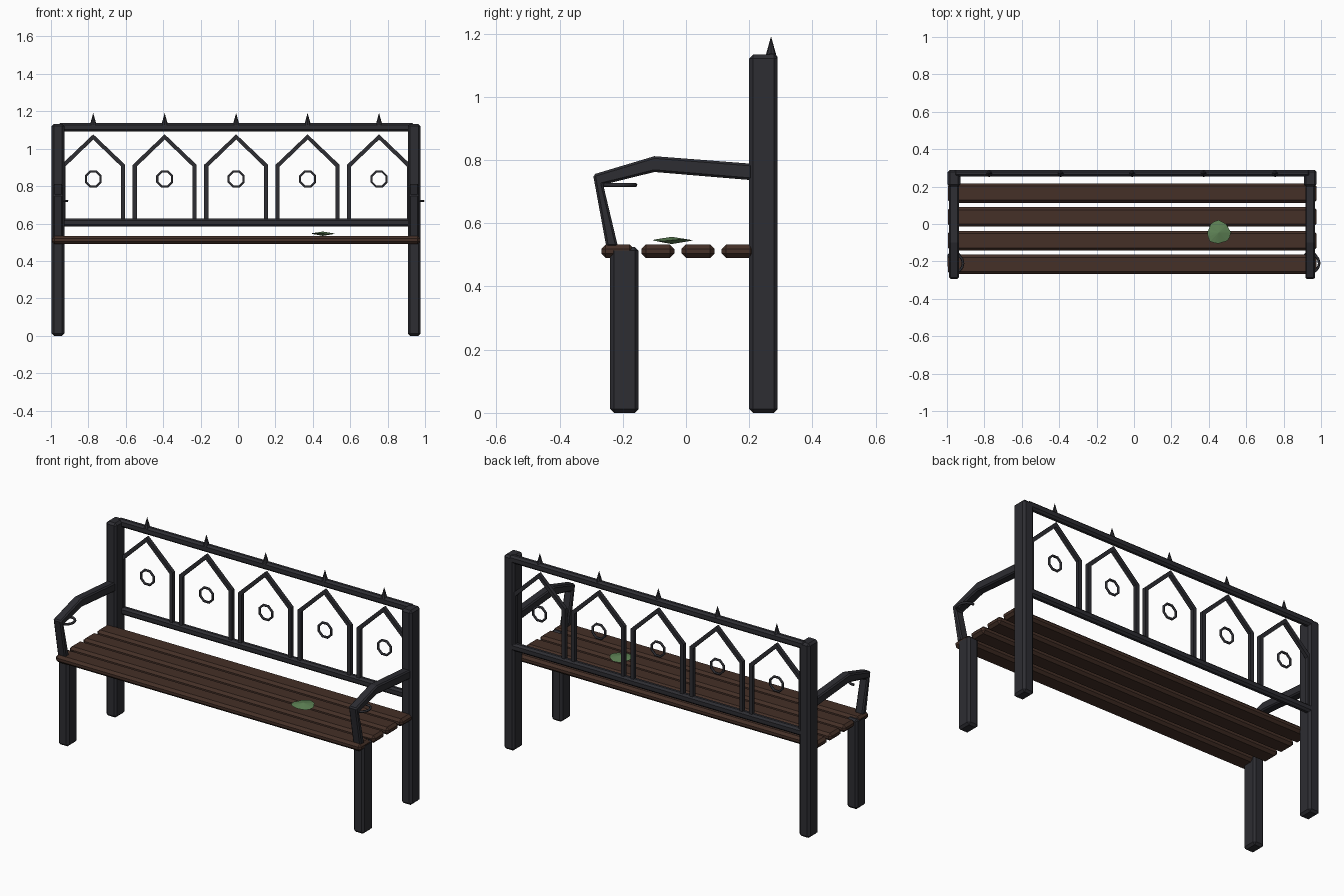
import bpy, bmesh, math
from mathutils import Vector

cube = bpy.data.objects.get("Cube")
if cube:
    bpy.data.objects.remove(cube)

MID = -0.01          # centre line of the bench frame
SIDE = 0.952         # posts sit this far either side of it
BACK_Y = 0.271       # plane of the backrest ironwork


def material(name, rgb):
    m = bpy.data.materials.new(name)
    m.use_nodes = True
    m.diffuse_color = (*rgb, 1)
    m.node_tree.nodes["Principled BSDF"].inputs["Base Color"].default_value = (*rgb, 1)
    return m


IRON = material("dark iron", (0.026, 0.026, 0.032))
WOOD = material("brown wood", (0.058, 0.029, 0.020))
GREEN = material("leaf green", (0.11, 0.22, 0.09))


def finish(name, bm, mat, bevel=0):
    bmesh.ops.recalc_face_normals(bm, faces=bm.faces)
    mesh = bpy.data.meshes.new(name)
    bm.to_mesh(mesh)
    bm.free()
    mesh.materials.append(mat)
    ob = bpy.data.objects.new(name, mesh)
    bpy.context.collection.objects.link(ob)
    if bevel:
        mod = ob.modifiers.new("Bevel", 'BEVEL')
        mod.width = bevel
        mod.segments = 1
    return ob


def box(name, lo, hi, mat, bevel):
    bm = bmesh.new()
    bmesh.ops.create_cube(bm, size=1)
    for v in bm.verts:
        v.co = [l + (c + 0.5) * (h - l) for c, l, h in zip(v.co, lo, hi)]
    return finish(name, bm, mat, bevel)


def prism(name, points, depth, mat, bevel=0):
    """Extrude a closed outline of 3D points along the depth vector."""
    bm = bmesh.new()
    face = bm.faces.new([bm.verts.new(p) for p in points])
    ext = bmesh.ops.extrude_face_region(bm, geom=[face])
    moved = [g for g in ext["geom"] if isinstance(g, bmesh.types.BMVert)]
    bmesh.ops.translate(bm, verts=moved, vec=Vector(depth))
    return finish(name, bm, mat, bevel)


def tube(name, points, radius, closed):
    cu = bpy.data.curves.new(name, 'CURVE')
    cu.dimensions = '3D'
    cu.bevel_depth = radius
    cu.bevel_resolution = 1
    cu.use_fill_caps = True
    sp = cu.splines.new('POLY')
    sp.points.add(len(points) - 1)
    for p, co in zip(sp.points, points):
        p.co = (*co, 1)
    sp.use_cyclic_u = closed
    cu.materials.append(IRON)
    ob = bpy.data.objects.new(name, cu)
    bpy.context.collection.objects.link(ob)


# Legs, posts, arms and curls on each side
ARM = [(0.21, 0.788), (-0.10, 0.812), (-0.294, 0.754), (-0.252, 0.525),
       (-0.215, 0.525), (-0.262, 0.722), (-0.10, 0.762), (0.21, 0.736)]
for side, s in (("right", -1), ("left", 1)):
    x = MID + s * SIDE
    box(side + "_front_leg", (x - 0.034, -0.24, 0), (x + 0.034, -0.15, 0.525), IRON, 0.012)
    box(side + "_back_post", (x - 0.034, 0.20, 0), (x + 0.034, 0.29, 1.133), IRON, 0.012)
    prism(side + "_arm", [(x - 0.026, y, z) for y, z in ARM], (0.052, 0, 0), IRON, 0.007)
    arc = [math.radians(-100 + 25 * i) for i in range(9)]
    tube(side + "_arm_curl",
         [(x + 0.048 * math.cos(a), -0.21 + 0.05 * math.sin(a), 0.721) for a in arc],
         0.007, False)

# Seat slats
for i in range(4):
    y = -0.216 + 0.127 * i
    box(f"seat_slat_{i + 1}", (MID - 0.985, y - 0.052, 0.49),
        (MID + 0.985, y + 0.052, 0.533), WOOD, 0.014)

# Backrest rails
for name, z0, z1 in (("lower_rail", 0.583, 0.627), ("top_rail", 1.092, 1.137)):
    box(name, (MID - SIDE, 0.253, z0), (MID + SIDE, 0.290, z1), IRON, 0.011)

# Pointed arches with ring and spike
HALF = [(0.171, 0.60), (0.171, 0.914), (0, 1.077), (0, 1.049), (0.149, 0.905), (0.149, 0.60)]
for i in range(5):
    x = MID + 0.382 * (i - 2)
    outer, inner = HALF[:3], HALF[3:]
    mirror = lambda pts: [(-a, z) for a, z in reversed(pts)]
    outline = outer + mirror(outer[:2]) + mirror(inner[1:]) + inner
    prism(f"arch_{i + 1}", [(x + a, BACK_Y - 0.011, z) for a, z in outline],
          (0, 0.022, 0), IRON)
    turn = [math.radians(22.5 + 45 * k) for k in range(8)]
    tube(f"arch_ring_{i + 1}",
         [(x + 0.043 * math.cos(a), BACK_Y, 0.838 + 0.043 * math.sin(a)) for a in turn],
         0.007, True)
    bm = bmesh.new()
    bmesh.ops.create_cone(bm, cap_ends=True, segments=8, radius1=0.018, radius2=0, depth=0.065)
    bmesh.ops.translate(bm, verts=bm.verts, vec=(x, BACK_Y - 0.002, 1.159))
    finish(f"spike_{i + 1}", bm, IRON)

# Leaf lying on the seat: a shallow lens with a ragged rim
bm = bmesh.new()
top = bm.verts.new((0.453, -0.045, 0.557))
base = bm.verts.new((0.453, -0.045, 0.534))
rim = []
for k in range(16):
    a = math.tau * k / 16
    r = 0.063 + 0.004 * math.cos(3 * a + 1) - 0.003 * (k % 2)
    rim.append(bm.verts.new((0.453 + r * math.cos(a), -0.045 + r * math.sin(a),
                             0.546 + 0.003 * math.sin(2 * a))))
for p, q in zip(rim, rim[1:] + rim[:1]):
    bm.faces.new((p, q, top))
    bm.faces.new((q, p, base))
finish("leaf", bm, GREEN)
